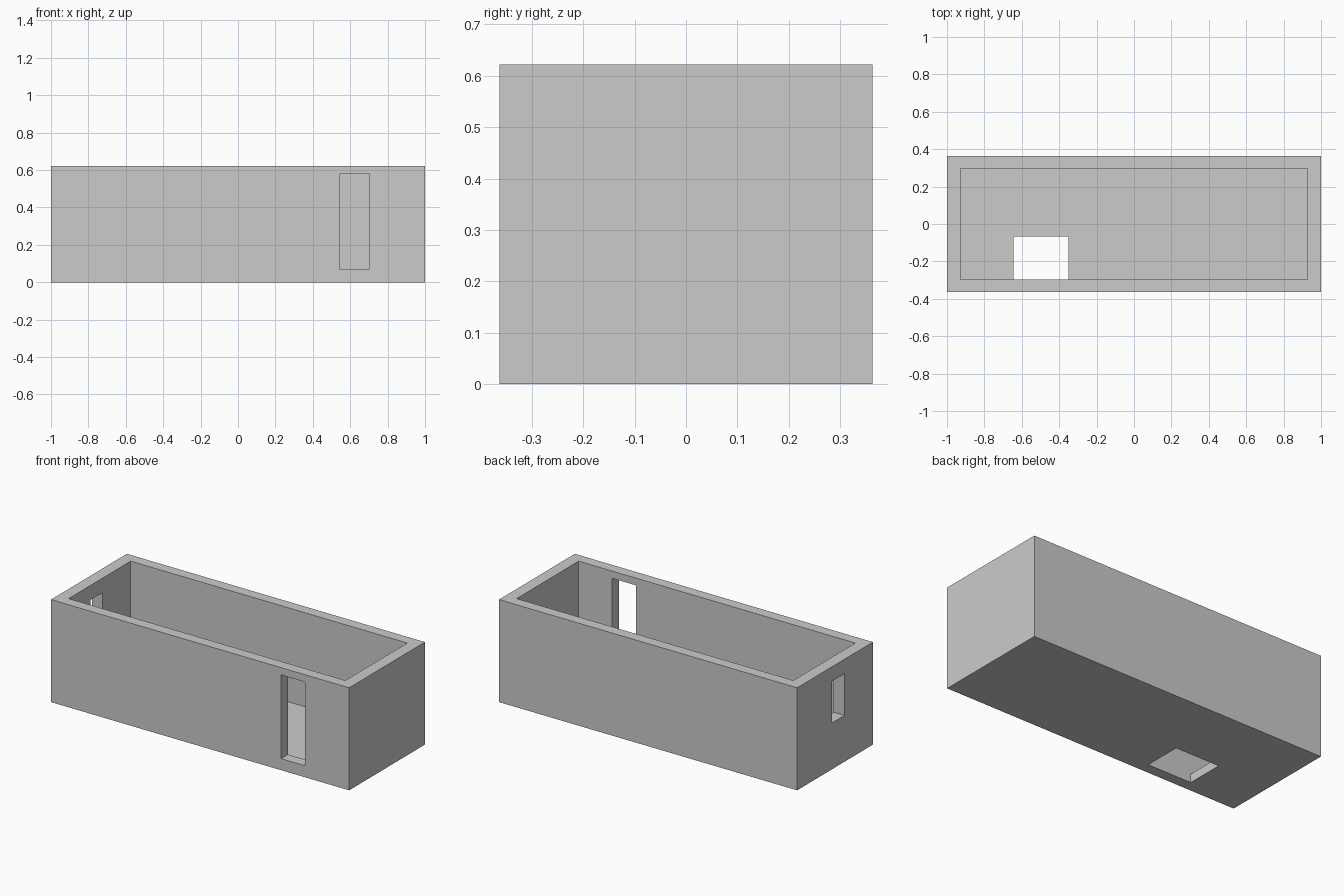
import bpy

if "Cube" in bpy.data.objects:
    bpy.data.objects.remove(bpy.data.objects["Cube"])

# Key sizes
HX, HY, H = 1.0, 0.363, 0.622      # outer half-sizes and height
IX, IY, FLOOR = 0.928, 0.297, 0.052  # inner half-sizes and floor thickness


def box(name, lo, hi):
    """Axis-aligned box between two corners, scale baked into the mesh."""
    bpy.ops.mesh.primitive_cube_add(size=1)
    ob = bpy.context.object
    ob.name = name
    for v in ob.data.vertices:
        v.co = [(a + b) / 2 + c * (b - a) for a, b, c in zip(lo, hi, v.co)]
    return ob


def cut(target, name, lo, hi):
    """Subtract a box from the target and discard the cutter."""
    cutter = box(name, lo, hi)
    cutter.hide_render = True
    mod = target.modifiers.new(name, 'BOOLEAN')
    mod.operation = 'DIFFERENCE'
    mod.solver = 'EXACT'
    mod.object = cutter
    bpy.context.view_layer.objects.active = target
    bpy.ops.object.modifier_apply(modifier=mod.name)
    bpy.data.objects.remove(cutter, do_unlink=True)


# Open-topped box
shell = box("room_shell", (-HX, -HY, 0), (HX, HY, H))
cut(shell, "interior", (-IX, -IY, FLOOR), (IX, IY, H + 0.2))

# Doorway in the front wall
cut(shell, "doorway", (0.543, -HY - 0.1, 0.07), (0.703, -IY + 0.1, 0.578))

# Window in the left wall
cut(shell, "window", (-HX - 0.1, -0.09, 0.281), (-IX + 0.1, 0.027, 0.534))

# Hatch through the floor, against the front wall
cut(shell, "floor_hatch", (-0.645, -IY, -0.1), (-0.35, -0.066, FLOOR + 0.1))
